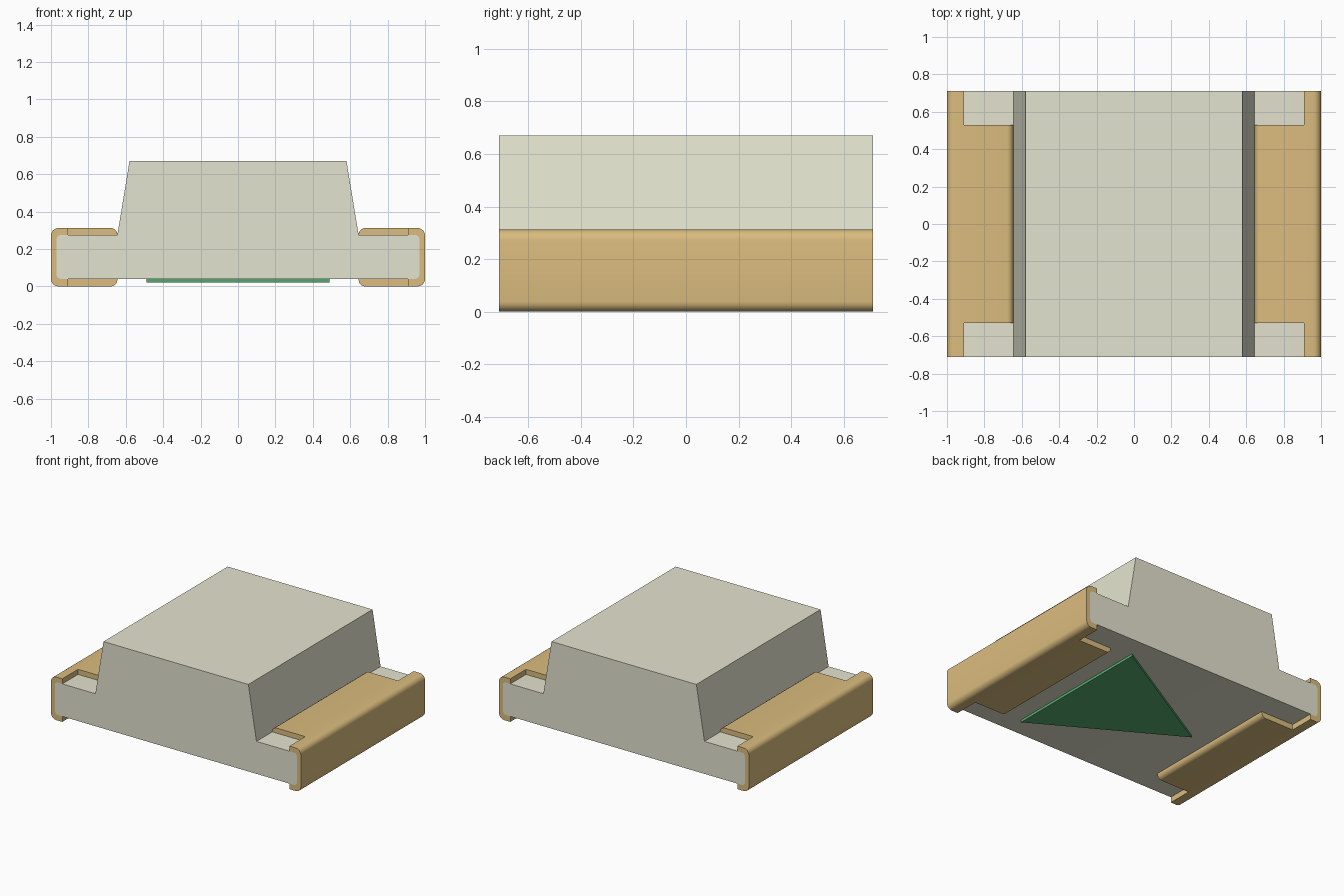
import bpy, bmesh, math

if "Cube" in bpy.data.objects:
    bpy.data.objects.remove(bpy.data.objects["Cube"], do_unlink=True)

HALF_Y = 0.71


def material(name, rgb):
    m = bpy.data.materials.new(name)
    m.use_nodes = True
    m.diffuse_color = (*rgb, 1)
    bsdf = next(n for n in m.node_tree.nodes if n.type == 'BSDF_PRINCIPLED')
    bsdf.inputs["Base Color"].default_value = (*rgb, 1)
    return m


HOUSING = material("warm_grey_plastic", (0.777, 0.769, 0.626))
GOLD = material("gold_plating", (0.708, 0.504, 0.210))
GREEN = material("green_mark", (0.095, 0.420, 0.167))


def arc(cx, cz, r, start, end, steps=6):
    """Points of an arc in the xz plane, angles in degrees."""
    angles = [math.radians(start + (end - start) * i / steps) for i in range(steps + 1)]
    return [(cx + r * math.cos(a), cz + r * math.sin(a)) for a in angles]


def prism(name, points, vector, mat):
    """Extrude a closed polygon of 3D points along a vector."""
    bm = bmesh.new()
    face = bm.faces.new([bm.verts.new(p) for p in points])
    ext = bmesh.ops.extrude_face_region(bm, geom=[face])
    bmesh.ops.translate(bm, vec=vector, verts=[v for v in ext["geom"] if isinstance(v, bmesh.types.BMVert)])
    bmesh.ops.recalc_face_normals(bm, faces=bm.faces[:])
    mesh = bpy.data.meshes.new(name)
    bm.to_mesh(mesh)
    bm.free()
    ob = bpy.data.objects.new(name, mesh)
    bpy.context.collection.objects.link(ob)
    if mat:
        mesh.materials.append(mat)
    return ob


def along_y(name, profile, mat, half=HALF_Y):
    return prism(name, [(x, -half, z) for x, z in profile], (0, 2 * half, 0), mat)


def smooth(ob):
    bpy.ops.object.select_all(action='DESELECT')
    ob.select_set(True)
    bpy.context.view_layer.objects.active = ob
    bpy.ops.object.shade_smooth_by_angle(angle=math.radians(35))


# Housing: flat base with a tapered raised block
right_half = arc(0.945, 0.065, 0.025, -90, 0) + arc(0.945, 0.25, 0.025, 0, 90) + [(0.645, 0.275), (0.58, 0.67)]
left_half = [(-x, z) for x, z in reversed(right_half)]
smooth(along_y("housing", right_half + left_half, HOUSING))

# Terminals: C-shaped wraps with rounded lips and notched corners
outer = (arc(0.68, 0.035, 0.035, 180, 270) + arc(0.96, 0.04, 0.04, -90, 0)
         + arc(0.96, 0.272, 0.04, 0, 90) + arc(0.68, 0.277, 0.035, 90, 180))
inner = arc(0.945, 0.25, 0.025, 90, 0) + arc(0.945, 0.065, 0.025, 0, -90)
wrap = outer + [(0.645, 0.275)] + inner + [(0.645, 0.04)]

for side, label in ((1, "left"), (-1, "right")):
    terminal = along_y(label + "_terminal", [(side * x, z) for x, z in wrap], GOLD)
    for sy in (1, -1):
        corners = [(0.6, 0.53), (0.91, 0.53), (0.91, 0.8), (0.6, 0.8)]
        cutter = prism("notch_cutter", [(side * x, sy * y, -0.1) for x, y in corners], (0, 0, 0.6), None)
        cutter.hide_render = True
        mod = terminal.modifiers.new("notch", 'BOOLEAN')
        mod.operation, mod.solver, mod.object = 'DIFFERENCE', 'EXACT', cutter
        bpy.context.view_layer.objects.active = terminal
        bpy.ops.object.modifier_apply(modifier=mod.name)
        bpy.data.objects.remove(cutter, do_unlink=True)
    smooth(terminal)

# Polarity triangle under the housing
prism("polarity_triangle", [(0.49, 0.565, 0.022), (0.49, -0.565, 0.022), (-0.49, 0, 0.022)], (0, 0, 0.019), GREEN)
